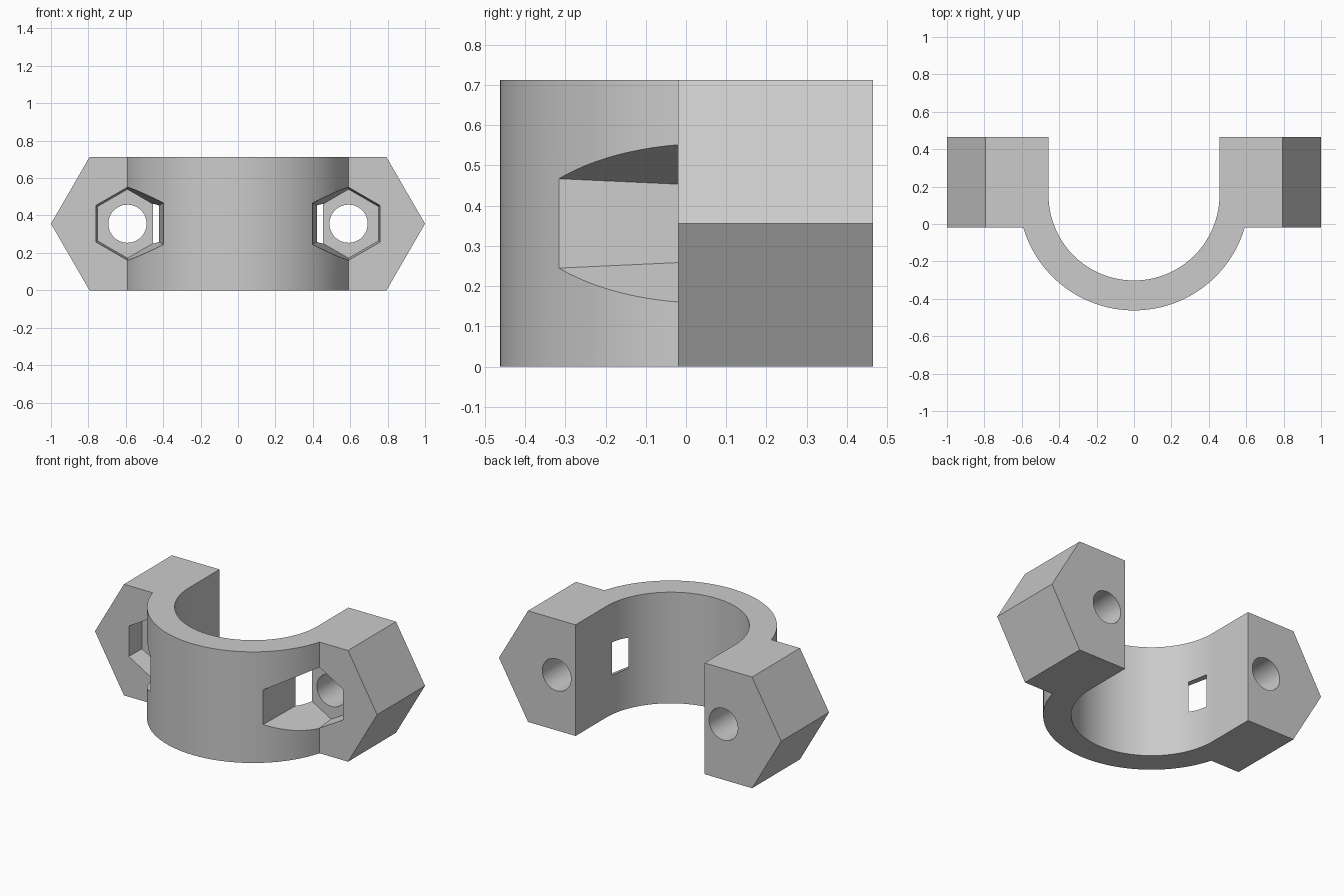
import bpy, bmesh, math
from mathutils import Vector

if "Cube" in bpy.data.objects:
    bpy.data.objects.remove(bpy.data.objects["Cube"], do_unlink=True)

H, MID = 0.712, 0.356            # height and mid height
FRONT, BACK = -0.02, 0.465       # front and back of the ears
CY, R_IN, R_OUT = 0.155, 0.457, 0.617
BOLT_X = 0.591

grey = bpy.data.materials.new("plain grey")
grey.use_nodes = True
colour = (0.6, 0.6, 0.6, 1)
grey.diffuse_color = colour
grey.node_tree.nodes["Principled BSDF"].inputs["Base Color"].default_value = colour


def loft(name, bottom, top):
    """Closed solid between two matching rings of points."""
    bm = bmesh.new()
    a = [bm.verts.new(p) for p in bottom]
    b = [bm.verts.new(p) for p in top]
    bm.faces.new(a)
    bm.faces.new(b)
    for i in range(len(a)):
        j = (i + 1) % len(a)
        bm.faces.new((a[i], a[j], b[j], b[i]))
    bmesh.ops.recalc_face_normals(bm, faces=bm.faces)
    mesh = bpy.data.meshes.new(name)
    bm.to_mesh(mesh)
    bm.free()
    mesh.materials.append(grey)
    obj = bpy.data.objects.new(name, mesh)
    bpy.context.collection.objects.link(obj)
    return obj


def ring(x, y, radius, sides):
    """Regular polygon facing along y, with a corner at the top."""
    step = 2 * math.pi / sides
    return [Vector((x + radius * math.sin(i * step), y,
                    MID + radius * math.cos(i * step))) for i in range(sides)]


def arc(radius, start, end, count):
    return [(radius * math.cos(t), CY + radius * math.sin(t))
            for t in (start + (end - start) * i / count for i in range(count + 1))]


def combine(target, cutter, operation):
    mod = target.modifiers.new(cutter.name, 'BOOLEAN')
    mod.operation = operation
    mod.solver = 'EXACT'
    mod.object = cutter
    bpy.context.view_layer.objects.active = target
    bpy.ops.object.modifier_apply(modifier=mod.name)
    bpy.data.objects.remove(cutter, do_unlink=True)


# Half-ring clamp with two ears, as one plan outline
dip = math.asin((CY - FRONT) / R_OUT)
plan = [(-1, BACK), (-1, FRONT)]
plan += arc(R_OUT, math.pi + dip, 2 * math.pi - dip, 64)
plan += [(1, FRONT), (1, BACK), (R_IN, BACK)]
plan += arc(R_IN, 2 * math.pi, math.pi, 72)
plan += [(-R_IN, BACK)]
clamp = loft("half_clamp", [(x, y, 0) for x, y in plan], [(x, y, H) for x, y in plan])

# Pointed ear ends
for side in (-1, 1):
    for z in (0, H):
        out = z + (z - MID) * 0.5
        wedge = [(side * 0.794, z), (side * 1.0, MID), (side * 1.2, MID), (side * 1.2, out),
                 (side * 0.794, out)]
        cutter = loft("ear_bevel", [(x, -0.6, h) for x, h in wedge],
                      [(x, 0.6, h) for x, h in wedge])
        combine(clamp, cutter, 'DIFFERENCE')

# Tapered nut pockets and bolt holes
for side in (-1, 1):
    x = side * BOLT_X
    combine(clamp, loft("nut_pocket", ring(x, -0.52, 0.241, 6), ring(x, 0.10, 0.184, 6)),
            'DIFFERENCE')
    combine(clamp, loft("bolt_hole", ring(x, 0.0, 0.102, 48), ring(x, 0.7, 0.102, 48)),
            'DIFFERENCE')

# Smooth curves, crisp edges
bpy.ops.object.select_all(action='DESELECT')
clamp.select_set(True)
bpy.context.view_layer.objects.active = clamp
bpy.ops.object.shade_smooth_by_angle(angle=math.radians(25))
